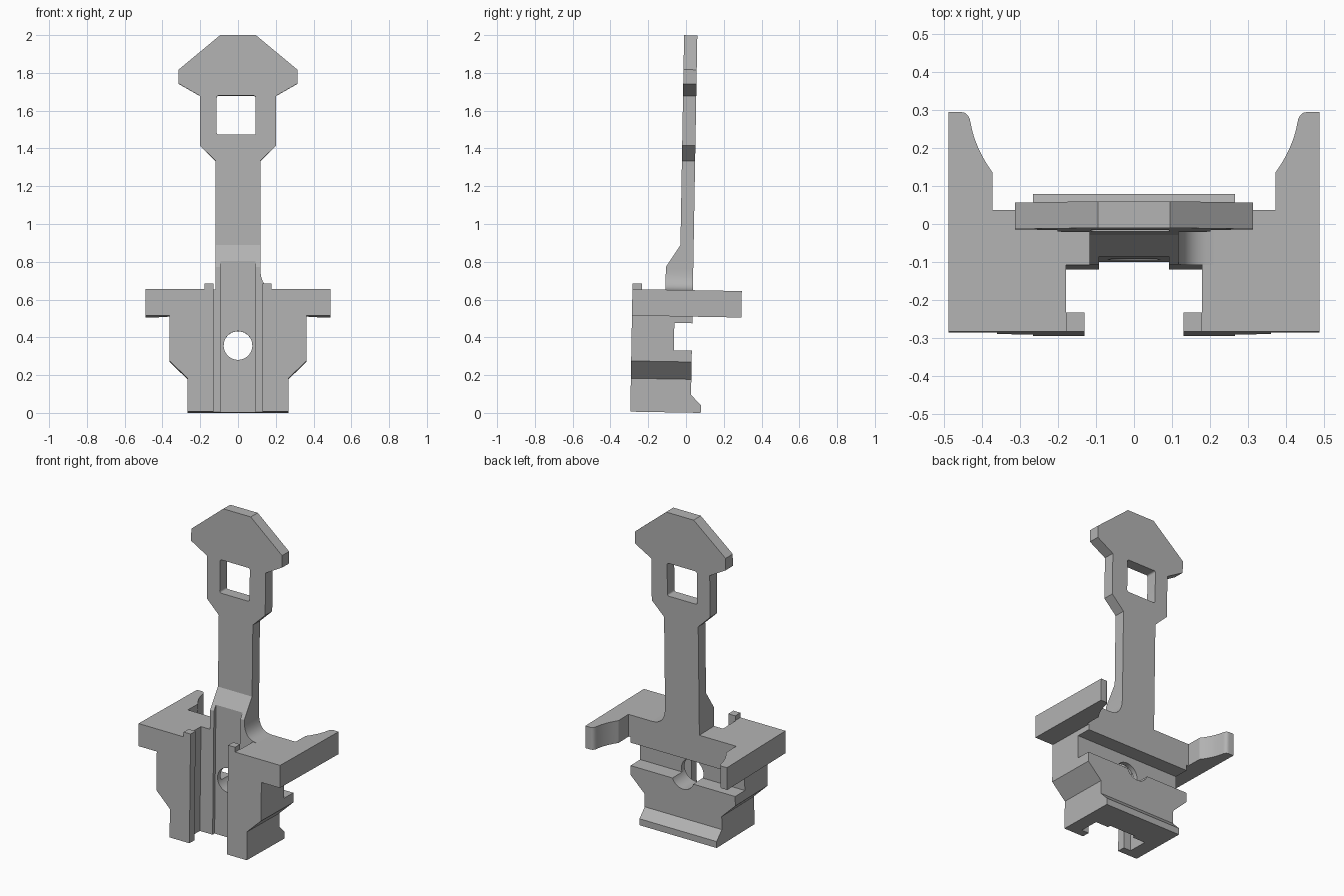
import bpy, bmesh, math
from mathutils import Matrix, Vector

cube = bpy.data.objects.get("Cube")
if cube:
    bpy.data.objects.remove(cube, do_unlink=True)

grey = bpy.data.materials.new("plain grey")
grey.use_nodes = True
COLOUR = (0.45, 0.45, 0.45, 1)
grey.diffuse_color = COLOUR
grey.node_tree.nodes["Principled BSDF"].inputs["Base Color"].default_value = COLOUR

TILT = Matrix.Rotation(math.radians(-1), 4, 'X')   # whole part leans back slightly
BACK, FRONT, BOTTOM, TOP = 0.025, -0.295, 0.0014, 0.65
PLATE = 0.51                                       # underside of the wing plate


def prism(name, outline, axis, lo, hi):
    """Extrude a 2D outline along one axis; the other two axes keep their order."""
    place = {'X': lambda a, b: (lo, a, b),
             'Y': lambda a, b: (a, lo, b),
             'Z': lambda a, b: (a, b, lo)}[axis]
    bm = bmesh.new()
    face = bm.faces.new([bm.verts.new(place(a, b)) for a, b in outline])
    top = bmesh.ops.extrude_face_region(bm, geom=[face])
    step = Vector([hi - lo if axis == k else 0 for k in 'XYZ'])
    bmesh.ops.translate(bm, vec=step,
                        verts=[g for g in top['geom'] if isinstance(g, bmesh.types.BMVert)])
    bmesh.ops.recalc_face_normals(bm, faces=bm.faces)
    mesh = bpy.data.meshes.new(name)
    bm.to_mesh(mesh)
    bm.free()
    mesh.materials.append(grey)
    obj = bpy.data.objects.new(name, mesh)
    bpy.context.collection.objects.link(obj)
    return obj


def activate(obj):
    bpy.ops.object.select_all(action='DESELECT')
    obj.select_set(True)
    bpy.context.view_layer.objects.active = obj


def cut(obj, *cutters):
    for cutter in cutters:
        mod = obj.modifiers.new("cut", 'BOOLEAN')
        mod.operation, mod.solver, mod.object = 'DIFFERENCE', 'EXACT', cutter
        activate(obj)
        bpy.ops.object.modifier_apply(modifier=mod.name)
        bpy.data.objects.remove(cutter, do_unlink=True)


def finish(obj):
    obj.data.transform(TILT)
    activate(obj)
    bpy.ops.object.shade_smooth_by_angle(angle=math.radians(30))


def mirrored(half):
    return half + [(-a, b) for a, b in reversed(half)]


def rect(a0, a1, b0, b1):
    return [(a0, b0), (a1, b0), (a1, b1), (a0, b1)]


def bend(p, q, r, n=8):
    """Quadratic curve from p to r pulled toward q."""
    p, q, r = Vector(p), Vector(q), Vector(r)
    return [tuple(p * (1 - t) ** 2 + q * 2 * t * (1 - t) + r * t * t)
            for t in (i / n for i in range(n + 1))]


def circle(a, b, r, n=40):
    return [(a + r * math.cos(2 * math.pi * i / n), b + r * math.sin(2 * math.pi * i / n))
            for i in range(n)]


# Half outline of the T-slot with its shallow centre groove, from the lip inwards
slot = [(0.13, FRONT), (0.13, -0.245), (0.18, -0.245), (0.18, -0.12),
        (0.092, -0.12), (0.092, -0.1)]

# Mounting block: stepped front shape, channelled back, slot and round hole
block = prism("mounting_block",
              mirrored([(0.267, BOTTOM), (0.267, 0.178), (0.362, 0.27), (0.362, PLATE)]),
              'Y', FRONT, 0.078)
back_cut = prism("back_cutter",
                 [(BACK, 0.6), (BACK, 0.475), (-0.07, 0.475), (-0.07, 0.33), (BACK, 0.33),
                  (BACK, 0.096), (0.078, 0.042), (0.2, 0.042), (0.2, 0.6)], 'X', -1, 1)
slot_cut = prism("slot_cutter", mirrored([(0.13, -0.4)] + slot[1:]), 'Z', -0.1, 0.6)
hole_cut = prism("hole_cutter", circle(0, 0.355, 0.076), 'Y', -0.5, 0.5)
cut(block, back_cut, slot_cut, hole_cut)
finish(block)

# Wing plate: slotted slab with two curved prongs reaching back
prong = (bend((0.373, 0.124), (0.42, 0.19), (0.431, 0.255))
         + bend((0.431, 0.255), (0.435, 0.284), (0.457, 0.284), 5)[1:])
plate = prism("wing_plate",
              mirrored([(0.373, BACK)] + prong + [(0.49, 0.284), (0.49, FRONT)] + slot),
              'Z', PLATE, TOP)
finish(plate)

# Small stops on top of the slot lips
for side, name in ((1, "left_stop"), (-1, "right_stop")):
    finish(prism(name, rect(*sorted((side * 0.13, side * 0.178)), FRONT, -0.245),
                 'Z', TOP, 0.68))

# Upright arm with arrow-shaped head; only its left foot has a fillet
side_edge = [(0.118, 1.333), (0.202, 1.415), (0.202, 1.678), (0.314, 1.742),
             (0.314, 1.817), (0.095, 1.999)]
arm = prism("upright_arm",
            bend((0.21, TOP), (0.118, TOP), (0.118, 0.765)) + mirrored(side_edge)
            + [(-0.118, TOP)], 'Y', -0.12, BACK)
front_cut = prism("front_cutter",
                  [(-0.045, 2.2), (-0.045, 0.888), (-0.12, 0.77), (-0.3, 0.77), (-0.3, 2.2)],
                  'X', -1, 1)
groove_cut = prism("groove_cutter", rect(-0.092, 0.092, -0.3, -0.1), 'Z', 0.6, 1)
L, R, B, T, r = -0.113, 0.093, 1.472, 1.679, 0.012
window = (bend((L, B + r), (L, B), (L + r, B), 4) + bend((R - r, B), (R, B), (R, B + r), 4)
          + bend((R, T - r), (R, T), (R - r, T), 4) + bend((L + r, T), (L, T), (L, T - r), 4))
window_cut = prism("window_cutter", window, 'Y', -0.5, 0.5)
cut(arm, front_cut, groove_cut, window_cut)
finish(arm)
